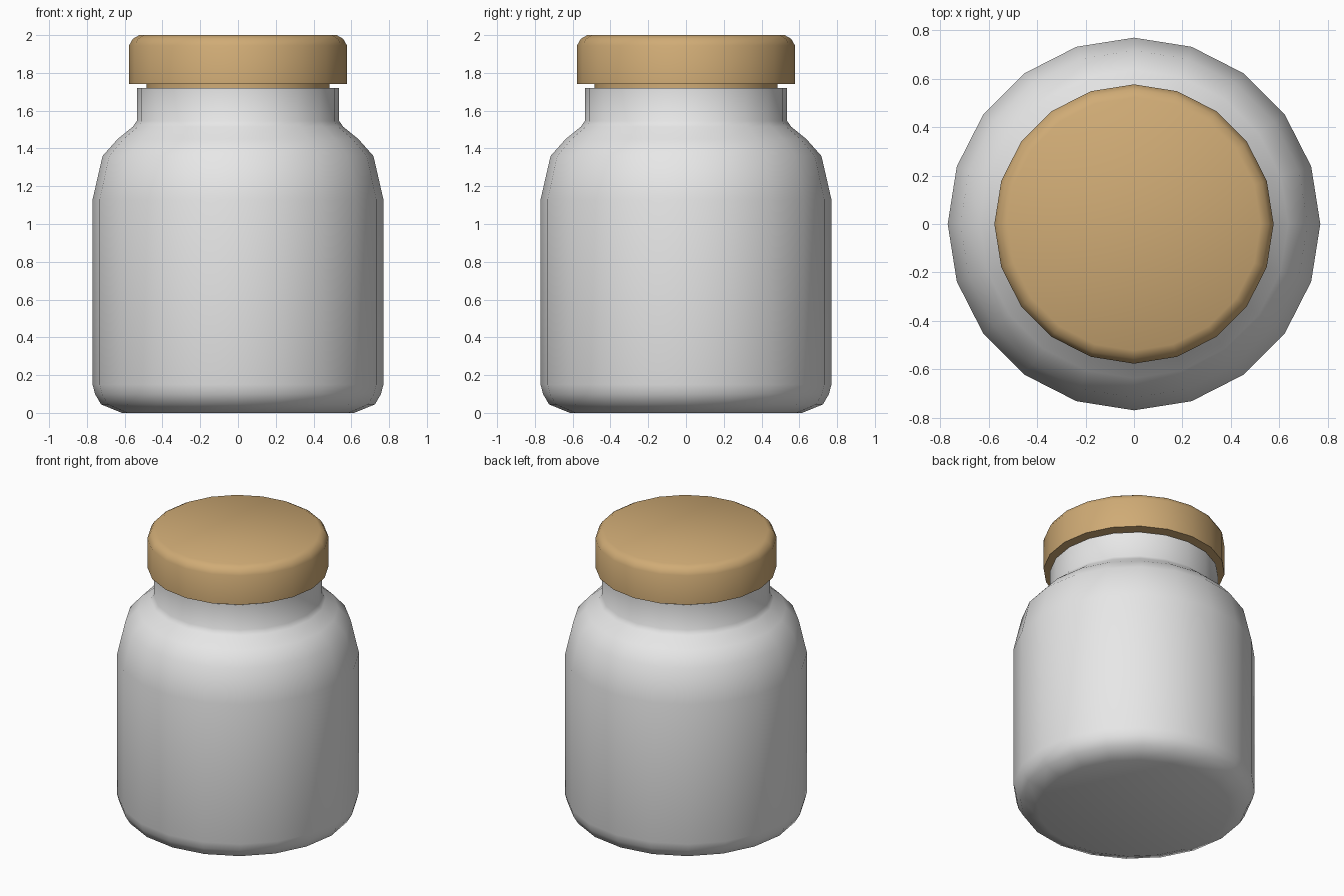
import bpy, math

if "Cube" in bpy.data.objects:
    bpy.data.objects.remove(bpy.data.objects["Cube"])

SIDES = 20


def material(name, rgb):
    m = bpy.data.materials.new(name)
    m.diffuse_color = (*rgb, 1.0)
    m.use_nodes = True
    m.node_tree.nodes["Principled BSDF"].inputs["Base Color"].default_value = m.diffuse_color
    return m


def lathe(name, profile, mat):
    """Revolve an (r, z) profile running from axis to axis; r = 0 ends become poles."""
    verts, faces, rings = [], [], []
    for r, z in profile:
        start = len(verts)
        if r == 0:
            verts.append((0, 0, z))
            rings.append([start] * SIDES)
        else:
            for i in range(SIDES):
                a = 2 * math.pi * i / SIDES
                verts.append((r * math.cos(a), r * math.sin(a), z))
            rings.append(list(range(start, start + SIDES)))
    for low, high in zip(rings, rings[1:]):
        if low[0] == low[1]:
            faces.append(high[::-1])
        elif high[0] == high[1]:
            faces.append(low)
        else:
            for i in range(SIDES):
                j = (i + 1) % SIDES
                faces.append((low[i], low[j], high[j], high[i]))
    # Pole points are only markers for end caps, so drop them
    first = 1 if profile[0][0] == 0 else 0
    last = len(verts) - (1 if profile[-1][0] == 0 else 0)
    verts = verts[first:last]
    faces = [[v - first for v in f] for f in faces]
    mesh = bpy.data.meshes.new(name)
    mesh.from_pydata(verts, [], faces)
    mesh.materials.append(mat)
    ob = bpy.data.objects.new(name, mesh)
    bpy.context.collection.objects.link(ob)
    bpy.ops.object.select_all(action='DESELECT')
    ob.select_set(True)
    bpy.context.view_layer.objects.active = ob
    bpy.ops.object.shade_smooth_by_angle(angle=math.radians(45))
    return ob


glass = material("pale_grey_glass", (0.8, 0.8, 0.8))
cork = material("tan_cork", (0.63, 0.41, 0.18))

# Hollow jar: outer wall up to the rim, then the inner wall down to the floor
lathe("jar", [
    (0, 0), (0.615, 0), (0.725, 0.045), (0.757, 0.10), (0.77, 0.15),
    (0.77, 1.13), (0.717, 1.36), (0.637, 1.45), (0.557, 1.515),
    (0.536, 1.545), (0.536, 1.72),
    (0.49, 1.72), (0.49, 1.53), (0.60, 1.42), (0.67, 1.34), (0.72, 1.12),
    (0.72, 0.16), (0.69, 0.09), (0.60, 0.05), (0, 0.05)], glass)

# Lid with the plug that sits inside the neck
lathe("lid", [
    (0, 1.56), (0.485, 1.56), (0.485, 1.74), (0.577, 1.74), (0.577, 1.945),
    (0.557, 1.98), (0.523, 2.0), (0, 2.0)], cork)
